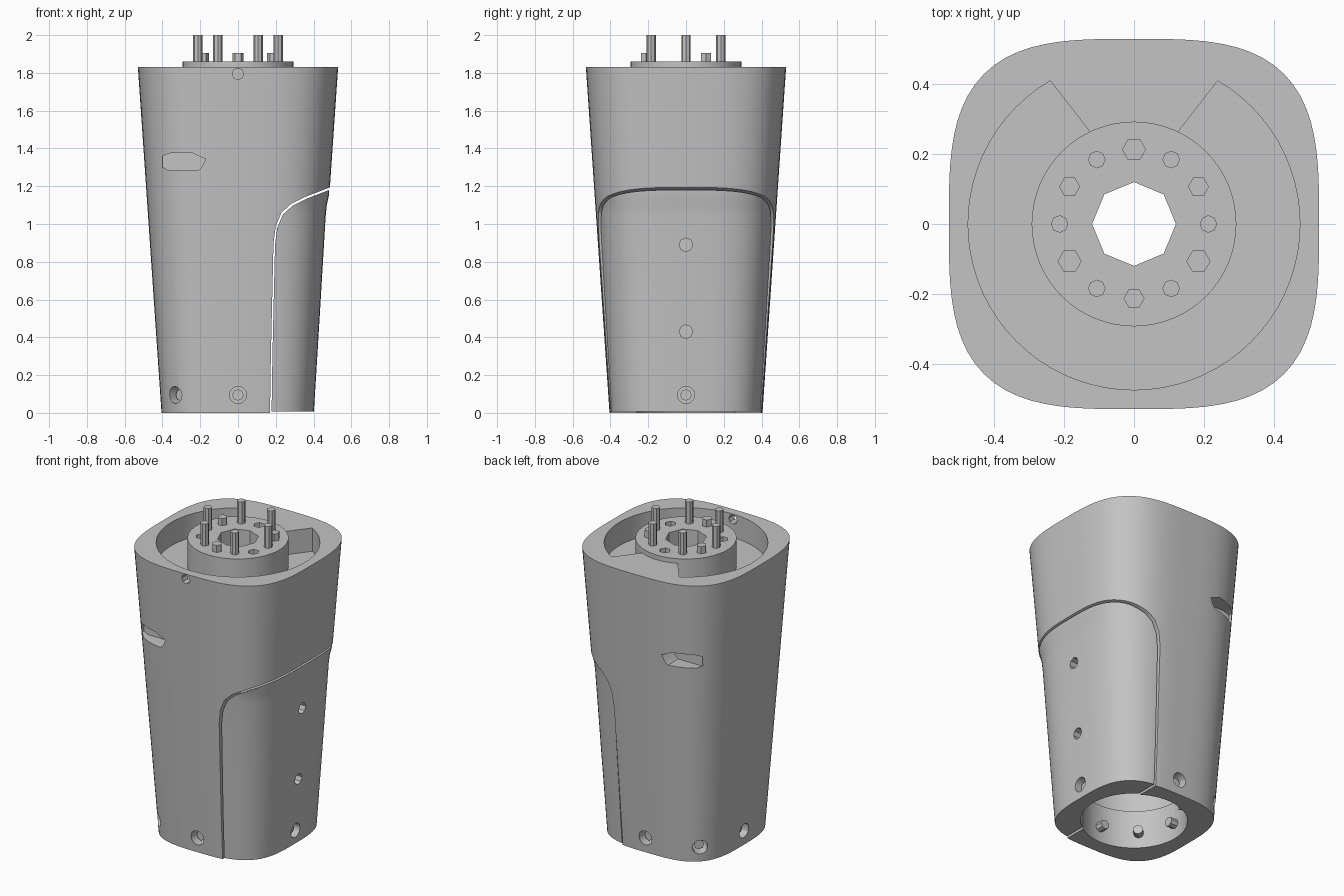
import bpy, bmesh
from math import cos, sin, pi, radians
from mathutils import Matrix, Vector

old = bpy.data.objects.get("Cube")
if old:
    bpy.data.objects.remove(old, do_unlink=True)

grey = bpy.data.materials.new("plain grey")
grey.use_nodes = True
grey.diffuse_color = (0.55, 0.55, 0.55, 1)
grey.node_tree.nodes["Principled BSDF"].inputs["Base Color"].default_value = (0.55, 0.55, 0.55, 1)


def loft(name, rings):
    """Closed solid skinned through equal rings of points."""
    bm = bmesh.new()
    loops = [[bm.verts.new(p) for p in ring] for ring in rings]
    n = len(loops[0])
    for a, b in zip(loops, loops[1:]):
        for i in range(n):
            j = (i + 1) % n
            bm.faces.new((a[i], a[j], b[j], b[i]))
    bm.faces.new(loops[0][::-1])
    bm.faces.new(loops[-1])
    bmesh.ops.recalc_face_normals(bm, faces=bm.faces)
    mesh = bpy.data.meshes.new(name)
    bm.to_mesh(mesh)
    bm.free()
    mesh.materials.append(grey)
    obj = bpy.data.objects.new(name, mesh)
    bpy.context.collection.objects.link(obj)
    return obj


def squircle(half, z, n=96, power=3.3):
    """Rounded square ring."""
    ring = []
    for i in range(n):
        c, s = cos(2 * pi * i / n), sin(2 * pi * i / n)
        r = half / (abs(c) ** power + abs(s) ** power) ** (1 / power)
        ring.append((r * c, r * s, z))
    return ring


def circle(r, z, n):
    return [(r * cos(2 * pi * i / n), r * sin(2 * pi * i / n), z) for i in range(n)]


def tube(name, r, z0, z1, n=64, at=(0, 0)):
    obj = loft(name, [circle(r, z0, n), circle(r, z1, n)])
    obj.data.transform(Matrix.Translation((at[0], at[1], 0)))
    return obj


def rod(name, r, angle, r0, r1, z, n=12):
    """Cylinder lying along a radius of the body."""
    obj = loft(name, [circle(r, r0, n), circle(r, r1, n)])
    turn = Matrix.Rotation(radians(angle), 4, 'Z') @ Matrix.Rotation(pi / 2, 4, 'Y')
    obj.data.transform(Matrix.Translation((0, 0, z)) @ turn)
    return obj


def prism_y(name, outline, y0, y1):
    return loft(name, [[(x, y, z) for x, z in outline] for y in (y0, y1)])


def boolean(obj, cutter, mode='DIFFERENCE', keep=False):
    cutter.hide_render = True
    mod = obj.modifiers.new("cut", 'BOOLEAN')
    mod.operation, mod.object, mod.solver = mode, cutter, 'EXACT'
    bpy.context.view_layer.objects.active = obj
    bpy.ops.object.modifier_apply(modifier=mod.name)
    if not keep:
        bpy.data.objects.remove(cutter, do_unlink=True)


def half_at(z):
    return 0.405 + 0.125 * z / 1.83


# Tapered shell and the inset cover on its left side
shell = loft("shell", [squircle(half_at(z), z) for z in (0, 0.6, 1.2, 1.6, 1.83)])
cover = loft("side_cover", [squircle(h, z) for z, h in
             ((0.008, 0.402), (0.5, 0.432), (1.04, 0.464), (1.1, 0.47), (1.15, 0.481), (1.3, 0.49))])
outline = [(0.168, -0.1), (0.174, 0.3), (0.188, 0.9), (0.2, 0.99), (0.23, 1.06),
           (0.28, 1.105), (0.36, 1.145), (0.49, 1.195), (0.7, 1.23), (0.7, -0.1)]
boolean(shell, prism_y("cover_pocket", outline, -1, 1))
boolean(cover, prism_y("cover_shape", [(x + 0.008, z - 0.009) for x, z in outline], -1, 1),
        'INTERSECT')

# Hollow inside, open at the bottom
for part in (shell, cover):
    boolean(part, tube("lower_bore", 0.31, -0.1, 0.25))
    boolean(part, tube("upper_bore", 0.335, 0.245, 1.5))
boolean(shell, tube("centre_bore", 0.12, 1.4, 2, 8))

# Top recess, left filled in a wedge at the back
steps = 60
outer = [radians(120.3 + 299.4 * i / steps) for i in range(steps + 1)]
inner = [radians(115 + 310 * i / steps) for i in range(steps + 1)]
recess = [(0.475 * cos(a), 0.475 * sin(a)) for a in outer]
recess += [(0.28 * cos(a), 0.28 * sin(a)) for a in reversed(inner)]
boolean(shell, loft("recess", [[(x, y, z) for x, y in recess] for z in (1.68, 2)]))

# Central flange with its bore
flange = tube("flange", 0.293, 1.675, 1.86)
boolean(flange, tube("flange_bore", 0.12, 1.5, 2, 8))

# Tall pins, short pins and sockets around the flange
for i in range(12):
    a = radians(30 * i)
    at = (0.213 * cos(a), 0.213 * sin(a))
    if i % 2 == 0:
        tube("tall_pin", 0.025, 1.82, 2.0, 8, at)
    elif i in (1, 5, 9):
        tube("short_pin", 0.03, 1.82, 1.905, 6, at)
    else:
        boolean(flange, tube("socket", 0.033, 1.76, 2, 6, at))

# Screw holes near the bottom, with screws reaching inside
for angle in (0, 90, 135, 180, 225, 270):
    part = cover if angle == 0 else shell
    boolean(part, rod("screw_hole", 0.046, angle, 0.34, 0.7, 0.095))
    corner = 0.06 if angle % 90 else 0
    rod("screw", 0.03, angle, 0.26, 0.375 + corner, 0.095, 8)

# Two recessed screw holes in the cover
for z in (0.43, 0.89):
    boolean(cover, rod("cover_hole", 0.036, 0, half_at(z) - 0.06, 0.7, z, 8))

# Small hole through the front rim
boolean(shell, rod("rim_hole", 0.03, 270, 0.44, 0.7, 1.795, 8))

# Slots at the front and back
slot = [(-0.4, 1.30), (-0.37, 1.285), (-0.21, 1.285), (-0.19, 1.305), (-0.17, 1.345),
        (-0.2, 1.355), (-0.24, 1.375), (-0.36, 1.375), (-0.4, 1.36)]
for side in (-1, 1):
    boolean(shell, prism_y("slot", slot, side * 0.38, side * 0.7))

# Smooth curved faces, keep edges sharp
bpy.ops.object.select_all(action='DESELECT')
for obj in bpy.context.collection.objects:
    if obj.type == 'MESH' and grey.name in obj.data.materials:
        obj.select_set(True)
        bpy.context.view_layer.objects.active = obj
bpy.ops.object.shade_smooth_by_angle(angle=radians(30))
